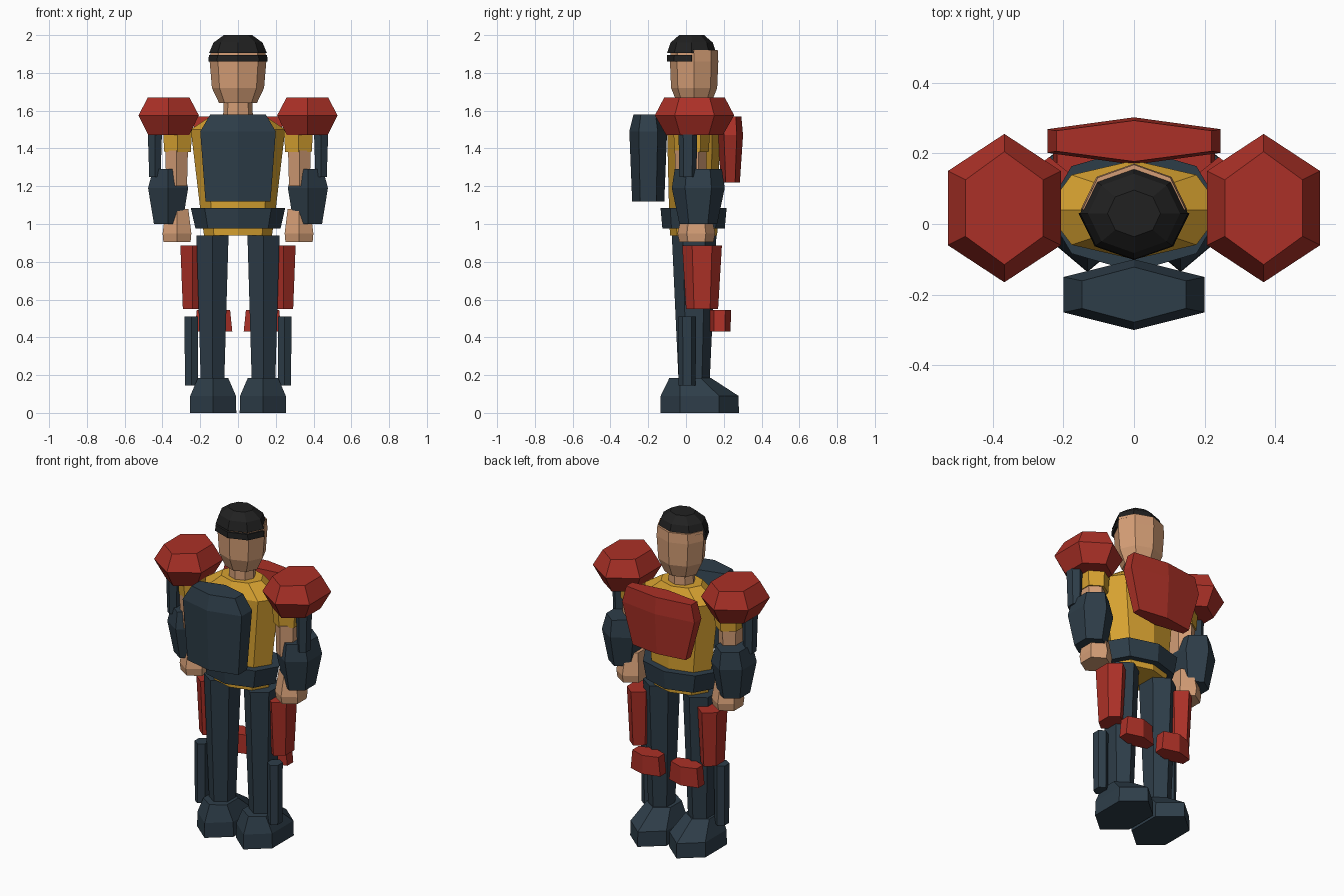
import bpy
import bmesh
from math import cos, sin, pi

cube = bpy.data.objects.get("Cube")
if cube:
    bpy.data.objects.remove(cube, do_unlink=True)


def material(name, rgb):
    m = bpy.data.materials.new(name)
    m.use_nodes = True
    m.diffuse_color = (*rgb, 1)
    m.node_tree.nodes["Principled BSDF"].inputs["Base Color"].default_value = (*rgb, 1)
    return m


SKIN = material("skin", (0.66, 0.34, 0.18))
YELLOW = material("yellow cloth", (0.68, 0.36, 0.03))
RED = material("red armour", (0.41, 0.03, 0.02))
NAVY = material("dark blue armour", (0.027, 0.047, 0.066))
BLACK = material("black hair", (0.015, 0.015, 0.015))


def loft(name, mat, sides, x, y, rings, y_max=None):
    """Capped prism through rings of (z, half width, half depth); one corner points to +y."""
    bm = bmesh.new()
    angles = [pi / 2 + 2 * pi * i / sides for i in range(sides)]
    widest = max(cos(a) for a in angles)
    loops = []
    for z, hw, hd in rings:
        loop = []
        for a in angles:
            py = y + hd * sin(a)
            if y_max is not None:
                py = min(py, y_max)
            loop.append(bm.verts.new((x + hw * cos(a) / widest, py, z)))
        loops.append(loop)
    for low, high in zip(loops, loops[1:]):
        for i in range(sides):
            j = (i + 1) % sides
            bm.faces.new((low[i], low[j], high[j], high[i]))
    bm.faces.new(loops[0][::-1])
    bm.faces.new(loops[-1])
    bmesh.ops.recalc_face_normals(bm, faces=bm.faces)
    mesh = bpy.data.meshes.new(name)
    bm.to_mesh(mesh)
    bm.free()
    mesh.materials.append(mat)
    obj = bpy.data.objects.new(name, mesh)
    bpy.context.collection.objects.link(obj)
    return obj


def pair(name, mat, x, y, rings):
    """Six-sided part on both sides of the body."""
    for side, sign in (("left", 1), ("right", -1)):
        loft(f"{side}_{name}", mat, 6, sign * x, y, rings)


# Head and hair
loft("head", SKIN, 8, 0, 0.043,
     [(1.64, 0.10, 0.09), (1.72, 0.138, 0.122), (1.86, 0.15, 0.128), (1.92, 0.145, 0.125)])
loft("neck", SKIN, 8, 0, 0.04, [(1.55, 0.08, 0.07), (1.65, 0.075, 0.07)])
loft("hair_cap", BLACK, 8, 0, 0.03,
     [(1.905, 0.153, 0.13), (1.96, 0.13, 0.112), (2.0, 0.075, 0.066)])
loft("hair_back", BLACK, 8, 0, 0.03,
     [(1.86, 0.157, 0.132), (1.895, 0.154, 0.13)], y_max=0.04)

# Torso
loft("torso", YELLOW, 8, 0, 0.04,
     [(0.94, 0.18, 0.125), (1.08, 0.20, 0.13), (1.5, 0.25, 0.14), (1.58, 0.13, 0.10)])
loft("belt", NAVY, 8, 0, 0.04, [(0.975, 0.225, 0.165), (1.085, 0.25, 0.175)])
loft("rear_pack", NAVY, 6, 0, -0.2,
     [(1.12, 0.172, 0.085), (1.49, 0.20, 0.1), (1.58, 0.147, 0.078)])
loft("chest_plate", RED, 6, 0, 0.235,
     [(1.22, 0.18, 0.05), (1.47, 0.245, 0.067), (1.57, 0.22, 0.058)])

# Arms
pair("shoulder_pad", RED, 0.367, 0.045,
     [(1.47, 0.108, 0.15), (1.575, 0.16, 0.21), (1.67, 0.11, 0.16)])
pair("sleeve", YELLOW, 0.32, 0.03, [(1.38, 0.07, 0.09), (1.54, 0.08, 0.10)])
pair("upper_arm", SKIN, 0.325, 0.025, [(1.2, 0.055, 0.08), (1.39, 0.06, 0.085)])
pair("arm_plate", NAVY, 0.44, 0.01, [(1.25, 0.03, 0.045), (1.5, 0.038, 0.05)])
pair("forearm_guard", NAVY, 0.37, 0.065,
     [(1.0, 0.075, 0.10), (1.19, 0.106, 0.14), (1.29, 0.08, 0.125)])
pair("hand", SKIN, 0.323, 0.055,
     [(0.905, 0.072, 0.09), (0.95, 0.076, 0.10), (1.08, 0.06, 0.07)])

# Legs
pair("leg", NAVY, 0.135, 0.043, [(0.16, 0.062, 0.082), (0.94, 0.085, 0.118)])
pair("thigh_plate", RED, 0.24, 0.085, [(0.55, 0.052, 0.085), (0.885, 0.065, 0.105)])
pair("knee_pad", RED, 0.13, 0.178, [(0.43, 0.10, 0.058), (0.545, 0.088, 0.06)])
pair("calf_plate", NAVY, 0.247, 0.006, [(0.145, 0.034, 0.045), (0.51, 0.036, 0.047)])

# Feet, with the ankle set back toward the heel
for side, sign in (("left", 1), ("right", -1)):
    foot = loft(f"{side}_foot", NAVY, 6, sign * 0.132, 0.072,
                [(0, 0.123, 0.208), (0.09, 0.121, 0.206), (0.185, 0.08, 0.11)])
    for v in foot.data.vertices:
        if v.co.z > 0.15:
            v.co.y -= 0.05
